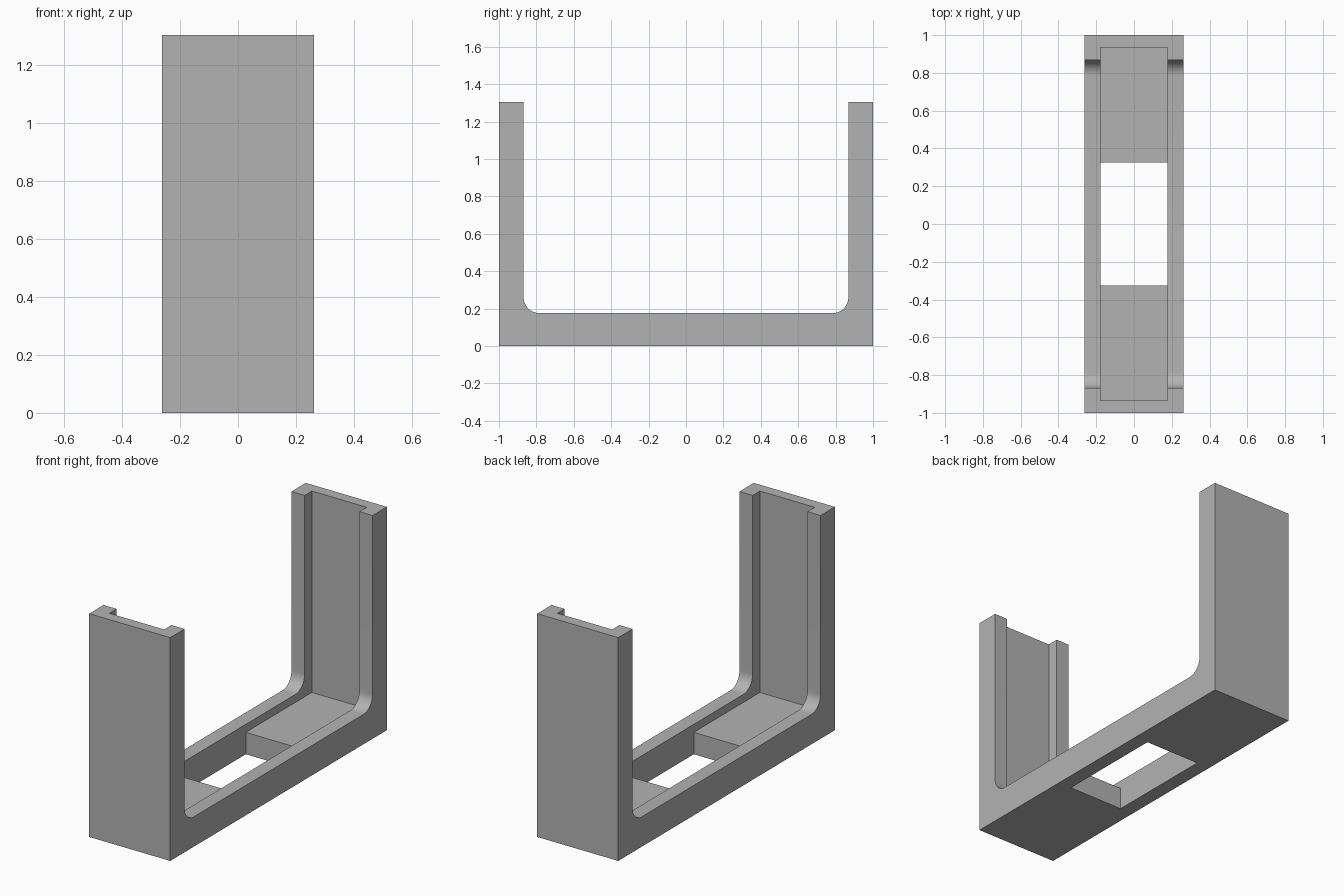
import bpy, bmesh, math

old = bpy.data.objects.get("Cube")
if old:
    bpy.data.objects.remove(old, do_unlink=True)

# Overall sizes
HALF_W, HALF_L, HEIGHT = 0.262, 1.0, 1.305
INNER_Y, RIM_Z, FILLET = 0.868, 0.175, 0.085
GROOVE_W, GROOVE_Y, FLOOR_Z = 0.177, 0.935, 0.128
HOLE_Y = 0.325

grey = bpy.data.materials.new("plain grey")
grey.use_nodes = True
colour = (0.45, 0.45, 0.45, 1)
grey.diffuse_color = colour
grey.node_tree.nodes["Principled BSDF"].inputs["Base Color"].default_value = colour


def extrude_profile(name, points, half_width):
    """Extrude a closed (y, z) outline along x, centred."""
    bm = bmesh.new()
    face = bm.faces.new([bm.verts.new((-half_width, y, z)) for y, z in points])
    out = bmesh.ops.extrude_face_region(bm, geom=[face])
    moved = [g for g in out["geom"] if isinstance(g, bmesh.types.BMVert)]
    bmesh.ops.translate(bm, verts=moved, vec=(2 * half_width, 0, 0))
    bmesh.ops.recalc_face_normals(bm, faces=bm.faces)
    mesh = bpy.data.meshes.new(name)
    bm.to_mesh(mesh)
    bm.free()
    obj = bpy.data.objects.new(name, mesh)
    bpy.context.collection.objects.link(obj)
    mesh.materials.append(grey)
    return obj


def rectangle(half_y, z0, z1):
    return [(-half_y, z0), (half_y, z0), (half_y, z1), (-half_y, z1)]


# U-shaped bracket with rounded inner corners
right_half = [(HALF_L, 0), (HALF_L, HEIGHT), (INNER_Y, HEIGHT)]
for i in range(13):
    a = math.radians(90 * i / 12)
    right_half.append((INNER_Y - FILLET + FILLET * math.cos(a),
                       RIM_Z + FILLET - FILLET * math.sin(a)))
left_half = [(-y, z) for y, z in reversed(right_half)]
bracket = extrude_profile("u_bracket", right_half + left_half, HALF_W)

# Groove along the inside, and the opening through the base
cutters = [
    extrude_profile("groove_cutter", rectangle(GROOVE_Y, FLOOR_Z, HEIGHT + 0.2), GROOVE_W),
    extrude_profile("opening_cutter", rectangle(HOLE_Y, -0.2, RIM_Z + 0.2), GROOVE_W),
]
bpy.ops.object.select_all(action="DESELECT")
bpy.context.view_layer.objects.active = bracket
bracket.select_set(True)
for cutter in cutters:
    cutter.hide_render = True
    mod = bracket.modifiers.new(cutter.name, "BOOLEAN")
    mod.operation, mod.solver, mod.object = "DIFFERENCE", "EXACT", cutter
    bpy.ops.object.modifier_apply(modifier=mod.name)
    bpy.data.objects.remove(cutter, do_unlink=True)

bpy.ops.object.shade_smooth_by_angle(angle=math.radians(30))
